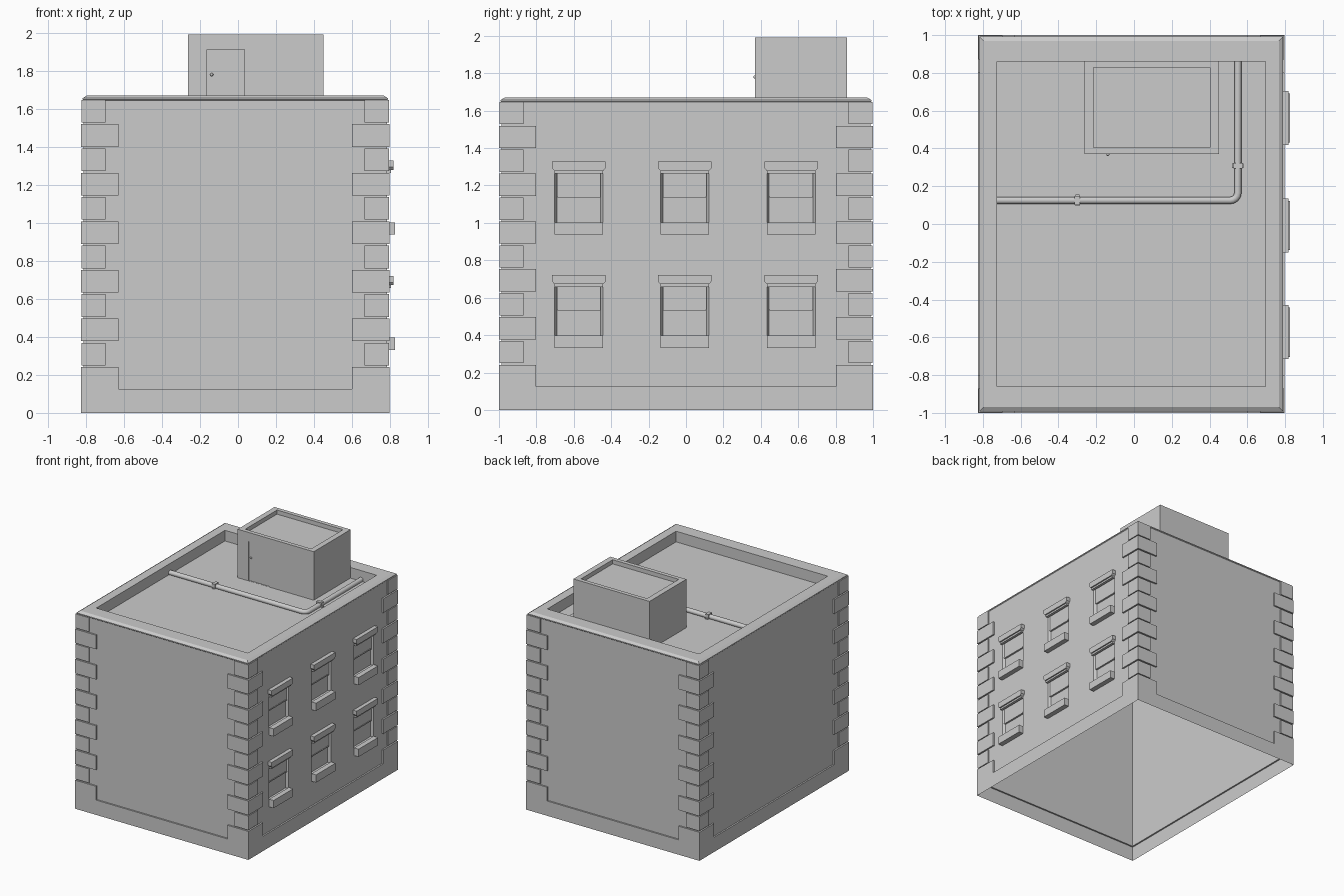
import bpy, bmesh, math
from mathutils import Vector

if "Cube" in bpy.data.objects:
    bpy.data.objects.remove(bpy.data.objects["Cube"])

X0, X1, Y = -0.826, 0.797, 1.0      # outer footprint
IN = 0.013                          # wall set back behind plinth and corner blocks
ROOF, TOP = 1.58, 1.67


def finish(name, bm, recalc=False):
    bmesh.ops.remove_doubles(bm, verts=bm.verts, dist=1e-5)
    if recalc:
        bmesh.ops.recalc_face_normals(bm, faces=bm.faces)
    me = bpy.data.meshes.new(name)
    bm.to_mesh(me)
    bm.free()
    ob = bpy.data.objects.new(name, me)
    bpy.context.collection.objects.link(ob)
    return ob


def face(bm, pts):
    return bm.faces.new([bm.verts.new(p) for p in pts])


def rings(name, loops, skip=()):
    """Loft rectangles (x0, x1, y0, y1, z), cap the last; skip = (ring, side)."""
    bm = bmesh.new()
    c = [[(a, e, z), (b, e, z), (b, f, z), (a, f, z)] for a, b, e, f, z in loops]
    for i in range(len(c) - 1):
        for s in range(4):              # front, right, back, left
            if (i, s) not in skip:
                t = (s + 1) % 4
                face(bm, [c[i][s], c[i][t], c[i + 1][t], c[i + 1][s]])
    face(bm, c[-1])
    return finish(name, bm)


def panel(name, us, vs, holes, place, depth, taper):
    """Flat wall divided at us / vs with recessed openings at the hole cells."""
    bm = bmesh.new()
    for i in range(len(us) - 1):
        for j in range(len(vs) - 1):
            a, b, c, d = us[i], us[i + 1], vs[j], vs[j + 1]
            outer = [(a, c), (b, c), (b, d), (a, d)]
            if (i, j) not in holes:
                face(bm, [place(u, v, 0) for u, v in outer])
                continue
            inner = [(a + taper, c), (b - taper, c), (b - taper, d), (a + taper, d)]
            face(bm, [place(u, v, depth) for u, v in inner])
            for k in range(4):
                m = (k + 1) % 4
                face(bm, [place(*outer[k], 0), place(*outer[m], 0),
                          place(*inner[m], depth), place(*inner[k], depth)])
    return finish(name, bm)


def add_prism(bm, pts, offset, skip=()):
    """Extrude a 3D polygon along offset; skip omits hidden side faces."""
    off = Vector(offset)
    a = [Vector(p) for p in pts]
    b = [p + off for p in a]
    face(bm, a[::-1])
    face(bm, b)
    for i in range(len(a)):
        if i not in skip:
            j = (i + 1) % len(a)
            face(bm, [a[i], a[j], b[j], b[i]])


def add_box(bm, x0, x1, y0, y1, z0, z1):
    add_prism(bm, [(x0, y0, z0), (x1, y0, z0), (x1, y1, z0), (x0, y1, z0)], (0, 0, z1 - z0))


# Plinth, walls, cornice, parapet and sunken roof as one open-bottomed shell
profile = [(0, 0, 0), (0, 0, 0.125), (IN, IN, 0.125), (IN, IN, 1.645),
           (0.008, 0.008, 1.65), (0.008, 0.008, 1.656), (0.03, 0.03, TOP),
           (0.102, 0.14, TOP), (0.102, 0.14, ROOF)]
rings("building_shell", [(X0 + i, X1 - i, -Y + j, Y - j, z) for i, j, z in profile], {(2, 1)})

# Right wall with six recessed windows
WX, HALF = X1 - IN, 0.13
centres, floors = [-0.573, -0.007, 0.562], [0.332, 0.938]
us = [-Y + IN] + [c + s * HALF for c in centres for s in (-1, 1)] + [Y - IN]
vs = [0.125] + [f + d for f in floors for d in (0.06, 0.345)] + [1.645]
panel("window_wall", us, vs, {(i, j) for i in (1, 3, 5) for j in (1, 3)},
      lambda u, v, d: (WX - d, u, v), 0.022, 0.013)

# Lintel, sill and sash for every window
for n, (c, f) in enumerate((c, f) for f in floors for c in centres):
    bm = bmesh.new()
    out = [(-0.143, 0.389), (-0.143, 0.355), (-0.13, 0.34),
           (0.13, 0.34), (0.143, 0.355), (0.143, 0.389)]
    add_prism(bm, [(WX, c + y, f + z) for y, z in out], (0.817 - WX, 0, 0))
    add_box(bm, WX, 0.806, c - HALF, c + HALF, f + 0.325, f + 0.34)
    finish(f"lintel_{n}", bm, True)
    bm = bmesh.new()
    add_box(bm, WX, 0.826, c - HALF, c + HALF, f, f + 0.065)
    finish(f"sill_{n}", bm, True)
    bm = bmesh.new()
    add_box(bm, WX - 0.022, WX - 0.01, c - 0.117, c + 0.117, f + 0.204, f + 0.345)
    add_box(bm, WX - 0.022, WX - 0.007, c - 0.115, c + 0.115, f + 0.199, f + 0.208)
    finish(f"sash_{n}", bm, True)

# Alternating wide and narrow L-shaped blocks up all four corners
PITCH = 0.1278
for sx, sy, label in [(-1, -1, "front_left"), (1, -1, "front_right"),
                      (-1, 1, "back_left"), (1, 1, "back_right")]:
    bm = bmesh.new()
    cx = X1 if sx > 0 else X0
    for k in range(12):
        w, e = (0.197, 0) if k % 2 == 0 else (0.13, 0.003)
        z0 = 0.125 + k * PITCH - (0.003 if k else 0)
        z1 = 0.125 + k * PITCH + 0.116
        ell = [(e, e), (w, e), (w, IN), (IN, IN), (IN, w), (e, w)]
        add_prism(bm, [(cx - sx * x, sy * (Y - y), z0) for x, y in ell],
                  (0, 0, z1 - z0), skip=(2, 3))
    finish("corner_blocks_" + label, bm, True)

# Rooftop stair house with sunken top, and front wall with door recess
A, B, F, K, H = -0.262, 0.45, 0.37, 0.862, 1.99
rings("stair_house", [(A, B, F, K, ROOF), (A, B, F, K, H),
                      (A + 0.047, B - 0.047, F + 0.034, K - 0.034, H),
                      (A + 0.047, B - 0.047, F + 0.034, K - 0.034, H - 0.035)], {(0, 0)})
panel("stair_house_front", [A, -0.163, 0.033, B], [ROOF, ROOF + 0.001, 1.912, H], {(1, 1)},
      lambda u, v, d: (u, F + d, v), 0.008, 0)

# Door knob
bm = bmesh.new()
bmesh.ops.create_uvsphere(bm, u_segments=10, v_segments=6, radius=0.009)
bmesh.ops.translate(bm, verts=bm.verts, vec=(-0.138, F - 0.001, 1.78))
finish("door_knob", bm)

# Eight-sided roof pipe with a rounded bend
PX, PY, R = 0.55, 0.125, 0.04
path = [(X0 + 0.1, PY)]
for k in range(5):
    t = math.radians(-90 + 22.5 * k)
    path.append((PX - R + R * math.cos(t), PY + R + R * math.sin(t)))
path.append((PX, Y - 0.138))
cu = bpy.data.curves.new("roof_pipe", 'CURVE')
cu.dimensions = '3D'
cu.bevel_depth, cu.bevel_resolution = 0.0205, 2
sp = cu.splines.new('POLY')
sp.points.add(len(path) - 1)
for p, (x, y) in zip(sp.points, path):
    p.co = (x, y, ROOF + 0.014, 1)
    p.tilt = math.pi / 8
pipe = bpy.data.objects.new("roof_pipe", cu)
bpy.context.collection.objects.link(pipe)
bpy.context.view_layer.objects.active = pipe
pipe.select_set(True)
bpy.ops.object.convert(target='MESH')

# Pipe clamps: raised strap with a flat foot on each side
for name, x, y, dx, dy in [("pipe_clamp_long", -0.3, PY, 0.014, 0.024),
                           ("pipe_clamp_short", PX, 0.308, 0.024, 0.014)]:
    bm = bmesh.new()
    add_box(bm, x - dx, x + dx, y - dy, y + dy, ROOF, ROOF + 0.04)
    fx, fy = (0.011, 0.031) if dy > dx else (0.031, 0.011)
    add_box(bm, x - fx, x + fx, y - fy, y + fy, ROOF, ROOF + 0.008)
    finish(name, bm, True)
